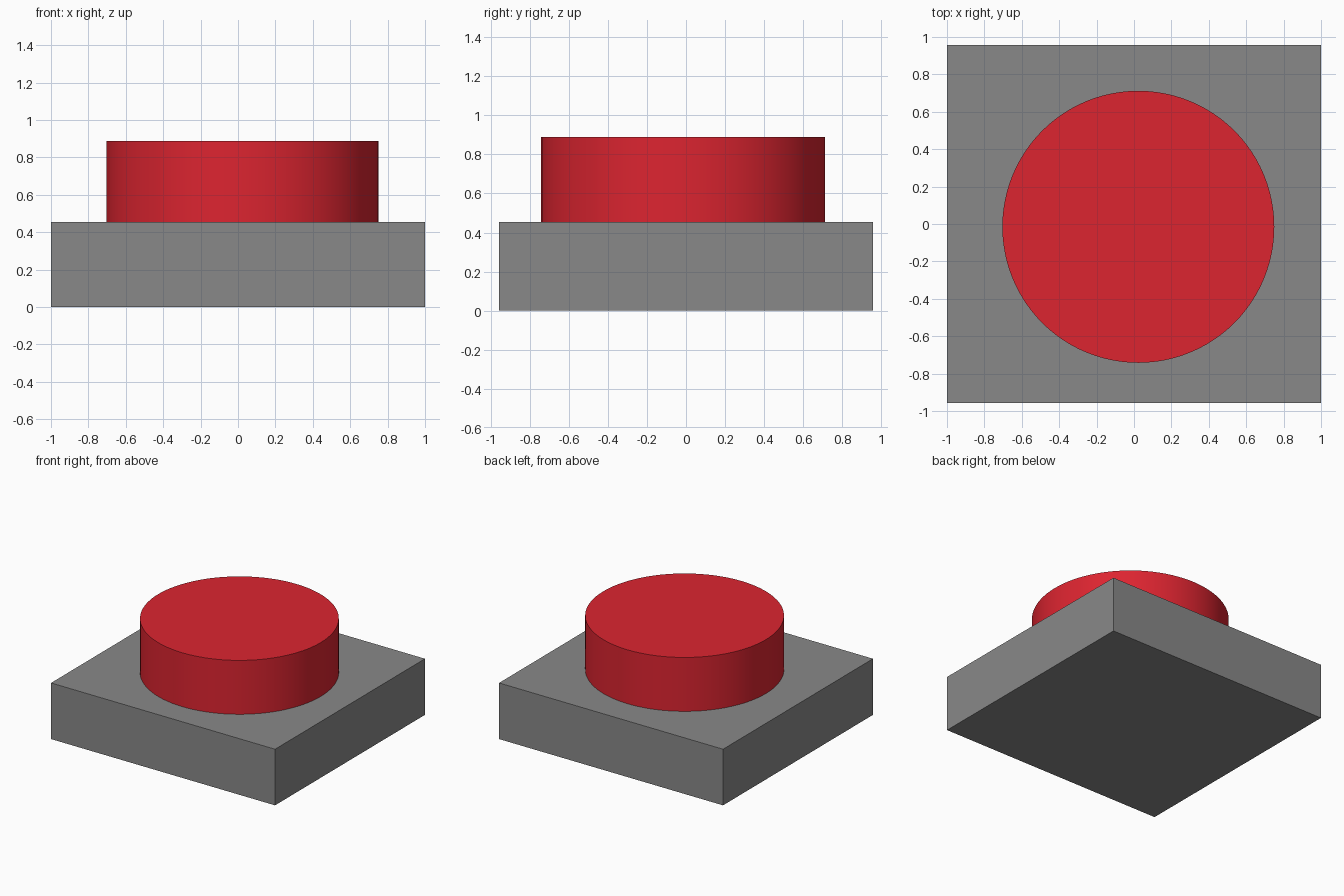
import bpy
import math

if "Cube" in bpy.data.objects:
    bpy.data.objects.remove(bpy.data.objects["Cube"])


def material(name, color):
    mat = bpy.data.materials.new(name)
    mat.diffuse_color = (*color, 1.0)
    mat.use_nodes = True
    mat.node_tree.nodes["Principled BSDF"].inputs["Base Color"].default_value = mat.diffuse_color
    return mat


grey = material("grey", (0.25, 0.25, 0.25))
red = material("red", (0.72, 0.018, 0.03))

# Rectangular housing
BASE_TOP = 0.453
bpy.ops.mesh.primitive_cube_add(size=1, location=(0, 0, BASE_TOP / 2))
base = bpy.context.object
base.name = "button_base"
base.scale = (2.0, 1.912, BASE_TOP)
bpy.ops.object.transform_apply(location=False, rotation=False, scale=True)
base.data.materials.append(grey)

# Round push button, running down inside the housing to just above its underside
LOW, HIGH = 0.002, 0.888
bpy.ops.mesh.primitive_cylinder_add(
    vertices=96, radius=0.727, depth=HIGH - LOW,
    location=(0.023, -0.015, (LOW + HIGH) / 2))
button = bpy.context.object
button.name = "push_button"
button.data.materials.append(red)
bpy.ops.object.shade_smooth_by_angle(angle=math.radians(30))
